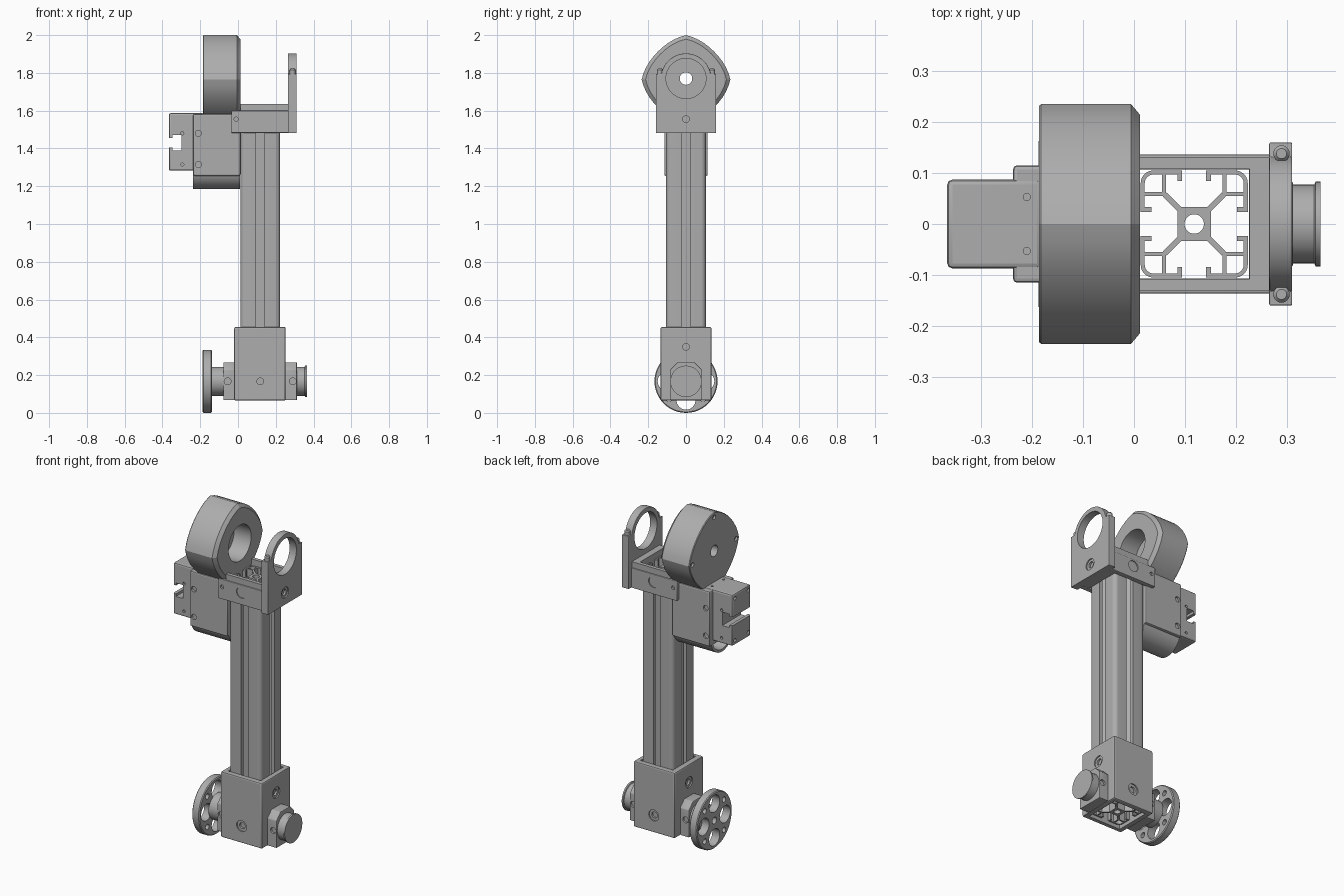
import bpy, bmesh
from math import sin, cos, pi, radians
from mathutils import Vector

if "Cube" in bpy.data.objects:
    bpy.data.objects.remove(bpy.data.objects["Cube"], do_unlink=True)

GREY = (0.42, 0.42, 0.42, 1)
metal = bpy.data.materials.new("metal_grey")
metal.use_nodes = True
metal.diffuse_color = GREY
metal.node_tree.nodes["Principled BSDF"].inputs["Base Color"].default_value = GREY

PLACE = {"x": lambda a, b, p: Vector((p, a, b)),
         "y": lambda a, b, p: Vector((a, p, b)),
         "z": lambda a, b, p: Vector((a, b, p))}


def apply_mod(ob, kind, **settings):
    mod = ob.modifiers.new(kind, kind)
    for key, value in settings.items():
        setattr(mod, key, value)
    bpy.context.view_layer.objects.active = ob
    bpy.ops.object.modifier_apply(modifier=mod.name)


def loft(name, axis, pieces, bevel=0):
    """Each piece is a list of (position, outline) sections along an axis."""
    bm = bmesh.new()
    for sections in pieces:
        rings = [[bm.verts.new(PLACE[axis](a, b, p)) for a, b in pts] for p, pts in sections]
        for lo, hi in zip(rings, rings[1:]):
            for i in range(len(lo)):
                j = (i + 1) % len(lo)
                bm.faces.new((lo[i], lo[j], hi[j], hi[i]))
        bm.faces.new(rings[0][::-1])
        bm.faces.new(rings[-1])
    bmesh.ops.recalc_face_normals(bm, faces=bm.faces)
    mesh = bpy.data.meshes.new(name)
    bm.to_mesh(mesh)
    bm.free()
    mesh.materials.append(metal)
    ob = bpy.data.objects.new(name, mesh)
    bpy.context.collection.objects.link(ob)
    if bevel:
        apply_mod(ob, "BEVEL", width=bevel, segments=2, limit_method="ANGLE")
    return ob


def prism(name, axis, pts, lo, hi, bevel=0):
    return loft(name, axis, [[(lo, pts), (hi, pts)]], bevel)


def box(name, xs, ys, zs, bevel=0):
    return prism(name, "z", rect(*xs, *ys), *zs, bevel)


def rect(a0, a1, b0, b1):
    return [(a0, b0), (a1, b0), (a1, b1), (a0, b1)]


def arc(ca, cb, r, start=0, end=360, n=48):
    count = n if end - start == 360 else n + 1
    return [(ca + r * cos(radians(start + (end - start) * i / n)),
             cb + r * sin(radians(start + (end - start) * i / n))) for i in range(count)]


def turned(name, axis, ca, cb, profile):
    return loft(name, axis, [[(p, arc(ca, cb, r)) for p, r in profile]])


def cut(ob, axis, pts, lo, hi):
    cutter = prism("cutter", axis, pts, lo, hi)
    cutter.hide_render = True
    apply_mod(ob, "BOOLEAN", operation="DIFFERENCE", solver="EXACT", object=cutter)
    bpy.data.objects.remove(cutter, do_unlink=True)


def hole(ob, axis, a, b, face, inward, r=0.015, depth=0.012):
    cut(ob, axis, arc(a, b, r, n=24), *sorted((face - inward * 0.01, face + inward * depth)))


def socket(ob, axis, a, b, face, inward):
    hole(ob, axis, a, b, face, inward, 0.033, 0.007)
    hole(ob, axis, a, b, face, inward, 0.018, 0.018)


CX = 0.118      # column centre
AXLE = 0.167    # axle height
RING = 1.77     # drum and ring height
SIDES = (-1, 1)

# Slotted column: one corner of the section, turned four times
H, T, LIP = 0.105, 0.008, 0.0235
skin = [(LIP, H)] + arc(H - 0.025, H - 0.025, 0.025, 90, 0, 6) + [(H, LIP), (H - T, LIP)] \
    + arc(H - 0.025, H - 0.025, 0.017, 0, 90, 6) + [(LIP, H - T)]
corner = [skin,
          rect(LIP, 0.033, 0.084, H - 0.002), rect(0.084, H - 0.002, LIP, 0.033),
          rect(0.055, 0.063, 0.055, H - 0.004), rect(0.055, H - 0.004, 0.055, 0.063),
          [(0.02, 0.028), (0.028, 0.02), (0.062, 0.054), (0.054, 0.062)]]
pieces = []
for k in range(4):
    c, s = round(cos(k * pi / 2)), round(sin(k * pi / 2))
    for pts in corner:
        turned_pts = [(CX + c * a - s * b, s * a + c * b) for a, b in pts]
        pieces.append([(0.085, turned_pts), (1.6, turned_pts)])
loft("column", "z", pieces)
core = box("column_core", (CX - 0.033, CX + 0.033), (-0.033, 0.033), (0.085, 1.6))
cut(core, "z", arc(CX, 0, 0.019), 0, 1.7)

# Foot block around the column
foot = box("foot_block", (-0.02, 0.252), (-0.135, 0.135), (0.065, 0.455), 0.008)
cut(foot, "z", rect(CX - 0.107, CX + 0.107, -0.107, 0.107), 0, 0.6)
for s in SIDES:
    socket(foot, "y", CX, AXLE, s * 0.135, -s)
socket(foot, "x", 0, 0.35, 0.252, -1)
socket(foot, "x", 0, 0.35, -0.02, 1)

# Axle bearings on both sides of the foot
bearing = [(-0.083, 0.067), (0.083, 0.067), (0.083, 0.23), (0.045, 0.268),
           (-0.045, 0.268), (-0.083, 0.23)]
for name, lo, hi, sx in (("left_bearing", 0.25, 0.312, 0.29), ("right_bearing", -0.078, -0.018, -0.055)):
    plate = prism(name, "x", bearing, lo, hi, 0.004)
    for s in SIDES:
        hole(plate, "y", sx, AXLE, s * 0.083, -s, 0.018)
turned("axle_cap", "x", 0, AXLE, [(0.31, 0.077), (0.353, 0.077), (0.356, 0.083), (0.365, 0.083)])
turned("wheel_hub", "x", 0, AXLE, [(-0.14, 0.077), (-0.078, 0.077)])

# Wheel with round openings
wheel = turned("wheel", "x", 0, AXLE, [(-0.187, 0.162), (-0.182, 0.167), (-0.143, 0.167), (-0.138, 0.162)])
for k in range(4):
    a, d = k * pi / 2, (k + 0.5) * pi / 2
    cut(wheel, "x", arc(0.1 * cos(a), AXLE + 0.1 * sin(a), 0.05, n=32), -0.3, -0.1)
    cut(wheel, "x", arc(0.128 * cos(d), AXLE + 0.128 * sin(d), 0.016, n=24), -0.3, -0.1)
hole(wheel, "x", 0, AXLE, -0.187, 1, 0.02, 0.03)

# Top bracket: two side plates, inner liners and a cross block
plate_side = [(-0.035, 1.482), (0.268, 1.482), (0.268, 1.6), (-0.035, 1.6)]
for s, label in ((-1, "front"), (1, "back")):
    plate = prism(label + "_bracket_plate", "y", plate_side, *sorted((s * 0.107, s * 0.136)), 0.004)
    socket(plate, "y", CX, 1.555, s * 0.136, -s)
    hole(plate, "y", -0.01, 1.555, s * 0.136, -s, 0.011)
    box(label + "_bracket_liner", (0.012, 0.268), sorted((s * 0.108, s * 0.13)), (1.5, 1.635))
box("bracket_cross_block", (0.226, 0.268), (-0.13, 0.13), (1.484, 1.635))

# Ring plate
ear = prism("ring_plate", "x", [(-0.16, 1.482), (0.16, 1.482), (0.16, 1.795)]
            + arc(0, RING, 0.133, 11, 169, 30) + [(-0.16, 1.795)], 0.265, 0.31, 0.003)
cut(ear, "x", arc(0, RING, 0.106), 0.2, 0.4)
socket(ear, "x", 0, 1.555, 0.31, -1)
for s in SIDES:
    turned("ring_screw", "z", 0.289, s * 0.138, [(1.78, 0.016), (1.815, 0.016), (1.822, 0.01)])


# Drum: four bowed sides meeting at soft corners
def drum_outline(scale):
    pts = []
    for i in range(40):
        a = i * pi / 20
        r = scale * (0.235 - 0.025 * abs(sin(2 * a)))
        pts.append((r * cos(a), RING - 0.005 + r * sin(a)))
    return pts


drum = loft("drum", "x", [[(-0.186, drum_outline(0.985)), (-0.182, drum_outline(1)),
                           (-0.006, drum_outline(1)), (0.012, drum_outline(0.91))]])
cut(drum, "x", arc(0, RING, 0.106), -0.1, 0.1)
cut(drum, "x", arc(0, RING, 0.033), -0.3, 0)
for k in range(4):
    hole(drum, "x", 0.205 * cos(k * pi / 2), RING - 0.005 + 0.205 * sin(k * pi / 2), -0.186, 1, 0.013)

# Gearbox housing with a tube along its underside
housing = box("gearbox", (-0.237, 0.012), (-0.115, 0.115), (1.255, 1.583), 0.008)
for s in SIDES:
    for z in (1.315, 1.48):
        hole(housing, "y", -0.21, z, s * 0.115, -s, 0.016)
tube = turned("gearbox_tube", "x", 0, 1.29, [(-0.237, 0.105), (0.01, 0.105)])
cut(tube, "x", arc(0, 1.29, 0.09), -0.3, -0.15)

# Drive unit with a slot across its end
drive = box("drive_unit", (-0.366, -0.18), (-0.087, 0.087), (1.282, 1.587), 0.01)
cut(drive, "y", rect(-0.4, -0.345, 1.405, 1.455), -0.2, 0.2)
cut(drive, "y", rect(-0.347, -0.3, 1.39, 1.47), -0.2, 0.2)
for s in SIDES:
    hole(drive, "z", -0.21, s * 0.053, 1.587, -1, 0.007)
    for z in (1.315, 1.48):
        hole(drive, "y", -0.295, z, s * 0.087, -s, 0.008)
    for z in (1.31, 1.56):
        hole(drive, "x", s * 0.062, z, -0.366, 1, 0.01)

# Smooth shading with sharp edges kept
for ob in bpy.context.collection.objects:
    if ob.type == "MESH" and metal.name in ob.data.materials:
        bpy.ops.object.select_all(action="DESELECT")
        ob.select_set(True)
        bpy.context.view_layer.objects.active = ob
        bpy.ops.object.shade_smooth_by_angle(angle=radians(20))
